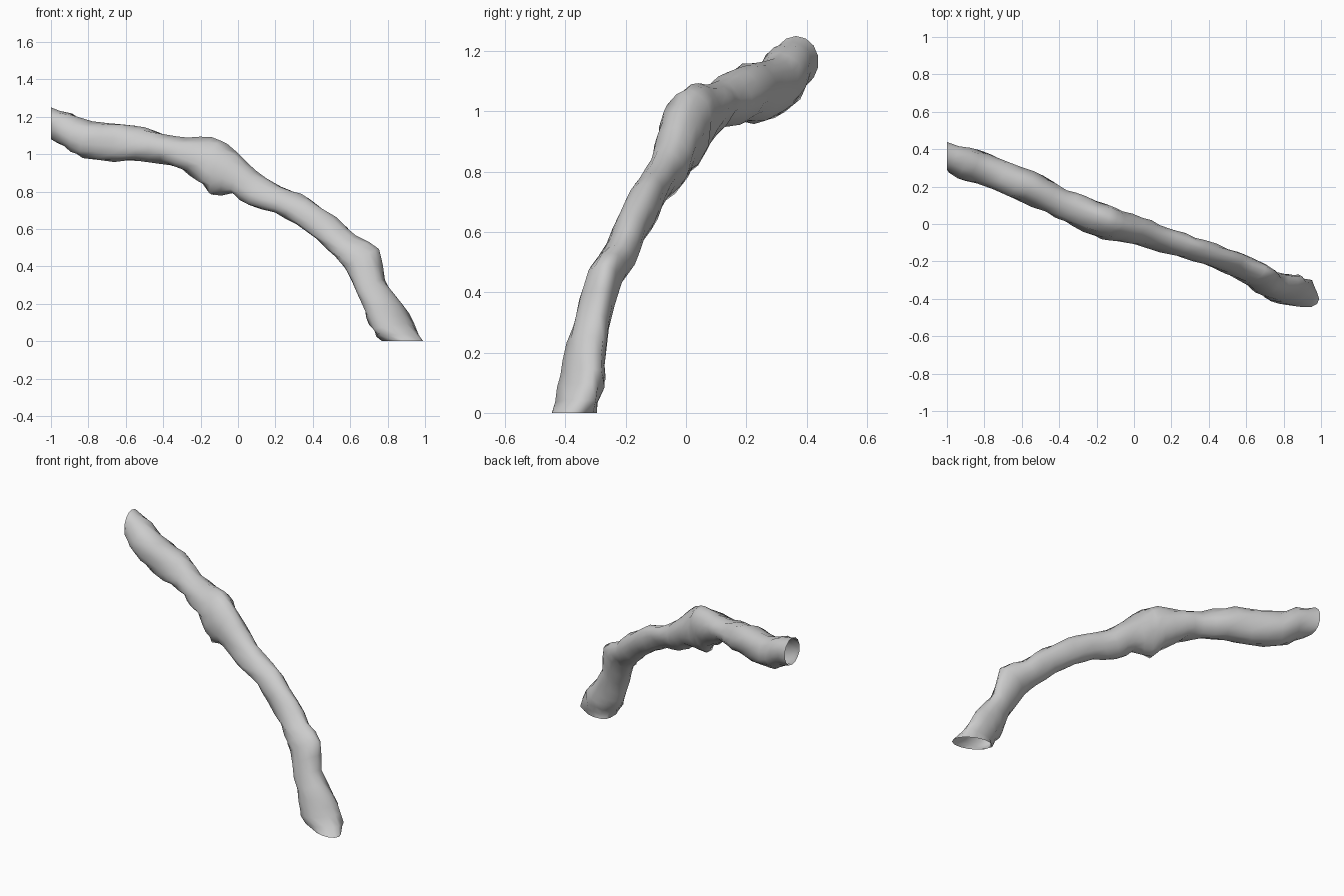
import bpy, bmesh, math, random
from mathutils import Vector

if "Cube" in bpy.data.objects:
    bpy.data.objects.remove(bpy.data.objects["Cube"])

random.seed(4)
SIDES = 14

# Stations: upper edge x,z / lower edge x,z / centre y / half width
stations = [
    (-1.00, 1.25, -1.00, 1.08, .365, .075),
    (-.90, 1.22, -.92, 1.04, .327, .085),
    (-.78, 1.175, -.83, .98, .295, .087),
    (-.62, 1.165, -.66, .965, .225, .09),
    (-.50, 1.14, -.53, .955, .173, .087),
    (-.38, 1.10, -.40, .95, .112, .08),
    (-.27, 1.085, -.32, .93, .07, .085),
    (-.14, 1.085, -.20, .85, .018, .09),
    (-.06, 1.05, -.14, .785, -.008, .085),
    (.05, .95, -.03, .785, -.035, .075),
    (.15, .87, .06, .725, -.065, .07),
    (.29, .80, .20, .69, -.11, .062),
    (.38, .765, .31, .62, -.14, .06),
    (.52, .66, .42, .54, -.185, .06),
    (.63, .56, .52, .45, -.23, .063),
    (.75, .49, .58, .39, -.275, .063),
    (.78, .33, .645, .25, -.315, .065),
    (.88, .20, .69, .13, -.338, .077),
    (.93, .10, .72, .06, -.348, .083),
    (.99, 0, .77, 0, -.37, .07),
]


def between(i):
    """Catmull-Rom midpoint of stations i and i+1."""
    last = len(stations) - 1
    q = [stations[min(max(i + k, 0), last)] for k in (-1, 0, 1, 2)]
    return tuple((-a + 9 * b + 9 * c - d) / 16 for a, b, c, d in zip(*q))


rows = []
for i, s in enumerate(stations):
    rows.append(s)
    if i < len(stations) - 1:
        rows.append(between(i))

# Gnarled limb: elliptical rings bridged into an open-ended tube
bm = bmesh.new()
rings = []
for i, (tx, tz, bx, bz, yc, w) in enumerate(rows):
    end = i in (0, len(rows) - 1)
    centre = Vector(((tx + bx) / 2, yc, (tz + bz) / 2))
    up = Vector((tx - bx, 0, tz - bz)) / 2
    side = Vector((0, w, 0)) if end else Vector((.37, .93, 0)) * w
    if i == len(rows) - 1:
        up.y = -.03    # the foot follows the limb's heading
    ring = []
    for k in range(SIDES):
        a = math.tau * k / SIDES
        r = 1 if end else random.uniform(.9, 1.08)
        ring.append(bm.verts.new(centre + (up * math.cos(a) + side * math.sin(a)) * r))
    rings.append(ring)
for r0, r1 in zip(rings, rings[1:]):
    for k in range(SIDES):
        n = (k + 1) % SIDES
        bm.faces.new((r0[k], r0[n], r1[n], r1[k]))

# Make the shell face outwards
bmesh.ops.recalc_face_normals(bm, faces=bm.faces)
first = next(iter(bm.faces))
middle = sum((v.co for v in rings[0]), Vector()) / SIDES
if first.normal.dot(first.calc_center_median() - middle) < 0:
    bmesh.ops.reverse_faces(bm, faces=bm.faces)

mesh = bpy.data.meshes.new("branch")
bm.to_mesh(mesh)
bm.free()
for p in mesh.polygons:
    p.use_smooth = True
branch = bpy.data.objects.new("branch", mesh)
bpy.context.collection.objects.link(branch)
